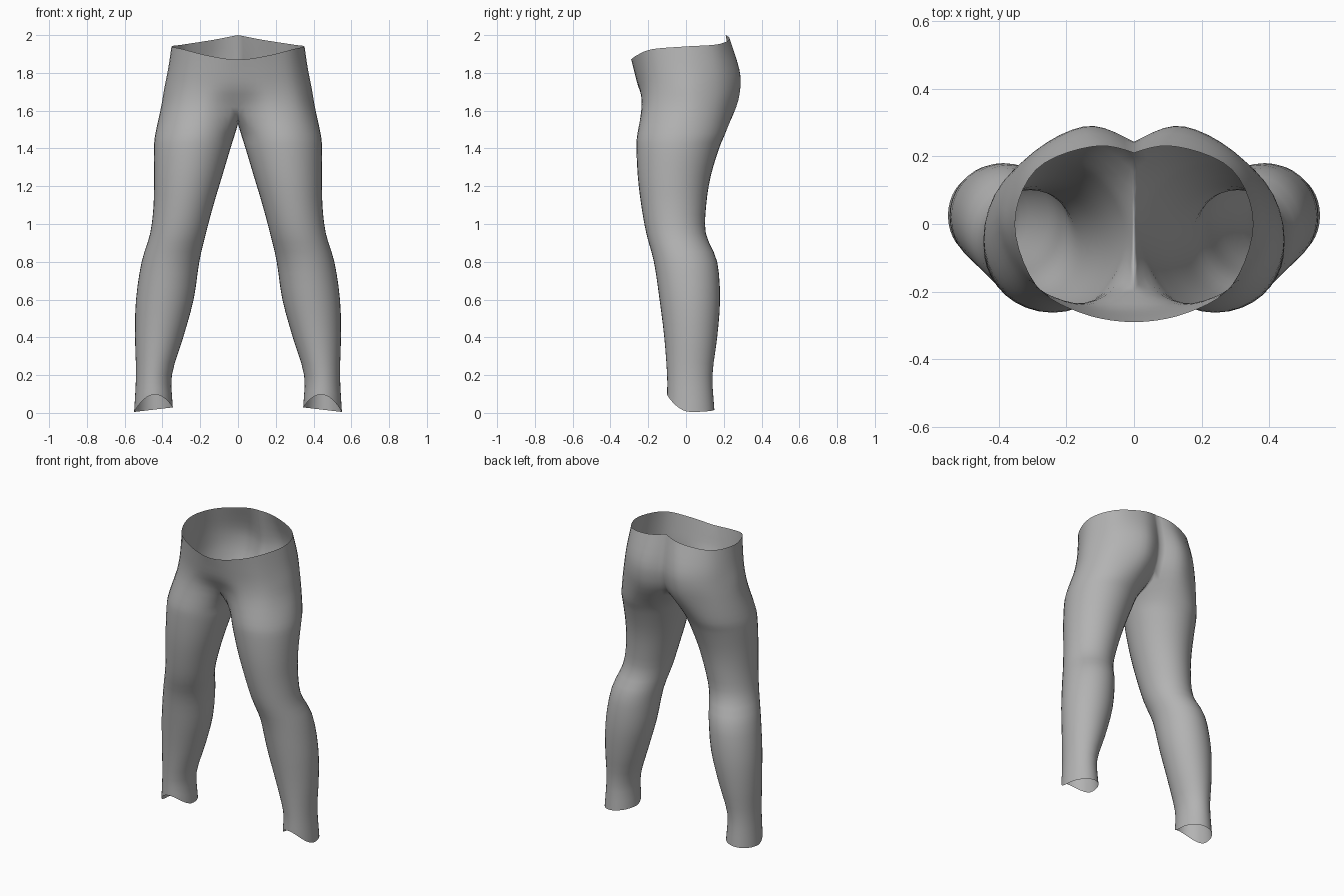
import bpy, bmesh
from math import sin, cos, radians
from mathutils import Vector

cube = bpy.data.objects.get("Cube")
if cube:
    bpy.data.objects.remove(cube)

COLUMNS = 36   # columns around a leg, ten degrees apart
OUTER = 31     # columns that carry on up to the waist
STEPS = 3      # rows between two key rings

# Leg sections: height, inner x, outer x, front y, back y
LEG = [
    (0.0, .345, .55, -.10, .15), (.2, .35, .54, -.10, .14),
    (.4, .29, .545, -.115, .165), (.6, .235, .54, -.14, .18),
    (.8, .205, .51, -.17, .165), (.95, .17, .465, -.21, .105),
    (1.1, .13, .447, -.237, .107), (1.25, .085, .445, -.255, .13),
    (1.4, .04, .445, -.262, .175), (1.48, .015, .437, -.257, .208),
]

# Half outlines of the hips, from front centre round the side to back centre
HIPS = [
    (1.62, [(0, -.2), (.18, -.235), (.335, -.17), (.407, .01), (.335, .18), (.155, .266), (0, .2)]),
    (1.72, [(0, -.25), (.17, -.237), (.315, -.165), (.39, .01), (.318, .19), (.15, .287), (0, .238)]),
    (1.82, [(0, -.277), (.16, -.252), (.30, -.172), (.37, 0), (.31, .18), (.145, .28), (0, .24)]),
]
WAIST = [(0, -.29, 1.87), (.16, -.262, 1.892), (.29, -.18, 1.925), (.352, 0, 1.94),
         (.29, .16, 1.95), (.13, .228, 1.975), (0, .21, 2.0)]
# Crotch seam from back to front: y, z
SEAM = [(.15, 1.575), (.09, 1.542), (.02, 1.53), (-.06, 1.535), (-.13, 1.56)]


def smooth_path(points, steps, before=None, after=None):
    """Smooth curve through all the points."""
    first = before or points[0] * 2 - points[1]
    last = after or points[-1] * 2 - points[-2]
    p = [first] + points + [last]
    path = []
    for a, b, c, d in zip(p, p[1:], p[2:], p[3:]):
        for s in range(steps):
            t = s / steps
            path.append(b + (c - a) * (t / 2) + (a * 2 - b * 5 + c * 4 - d) * (t * t / 2)
                        + (b * 3 - a - c * 3 + d) * (t ** 3 / 2))
    return path + [points[-1]]


def leg_point(section, column):
    z, x_in, x_out, front, back = section
    t = radians(column * 10 - 60)
    if z == 0:  # cuff rises in an arch over the instep
        z = .017 - .012 * sin(t) + .08 * max(0, cos(t)) ** 2
    return Vector(((x_in + x_out) / 2 + (x_out - x_in) / 2 * sin(t),
                   (front + back) / 2 - (back - front) / 2 * cos(t), z))


def hip_ring(points):
    """Rounded at the belly, with a cleft at the back."""
    pts = [Vector(p) for p in points]
    before = Vector((-pts[1].x, pts[1].y, pts[1].z))
    after = pts[-1] * 2 - pts[-2] - Vector((0, .06, 0))
    return smooth_path(pts, 5, before, after)


hip_rings = [hip_ring([(x, y, z) for x, y in outline]) for z, outline in HIPS]
hip_rings.append(hip_ring(WAIST))

# Left half: every column is a smooth curve running up the cloth
bm = bmesh.new()
columns = []
for c in range(COLUMNS):
    keys = [leg_point(s, c) for s in LEG]
    if c < OUTER:
        keys += [ring[c] for ring in hip_rings]
    else:
        y, z = SEAM[c - OUTER]
        keys.append(Vector((0, y, z)))
    path = smooth_path(keys, STEPS)
    crotch_row = len(LEG) * STEPS
    for row, p in enumerate(path):
        p.x = 0 if row >= crotch_row and c in (0, OUTER - 1) else max(p.x, 0)
    columns.append([bm.verts.new(p) for p in path])

for c in range(COLUMNS):
    a, b = columns[c], columns[(c + 1) % COLUMNS]
    for r in range(min(len(a), len(b)) - 1):
        bm.faces.new((a[r], b[r], b[r + 1], a[r + 1]))

mesh = bpy.data.meshes.new("leggings")
bm.to_mesh(mesh)
bm.free()
leggings = bpy.data.objects.new("leggings", mesh)
bpy.context.collection.objects.link(leggings)

# Right half
mirror = leggings.modifiers.new("right_half", 'MIRROR')
mirror.use_clip = True
mirror.merge_threshold = .001

# Plain grey cloth
grey = (.45, .45, .45, 1)
cloth = bpy.data.materials.new("grey_cloth")
cloth.use_nodes = True
cloth.diffuse_color = grey
shader = cloth.node_tree.nodes["Principled BSDF"]
shader.inputs["Base Color"].default_value = grey
shader.inputs["Roughness"].default_value = .8
mesh.materials.append(cloth)

mesh.shade_smooth()
